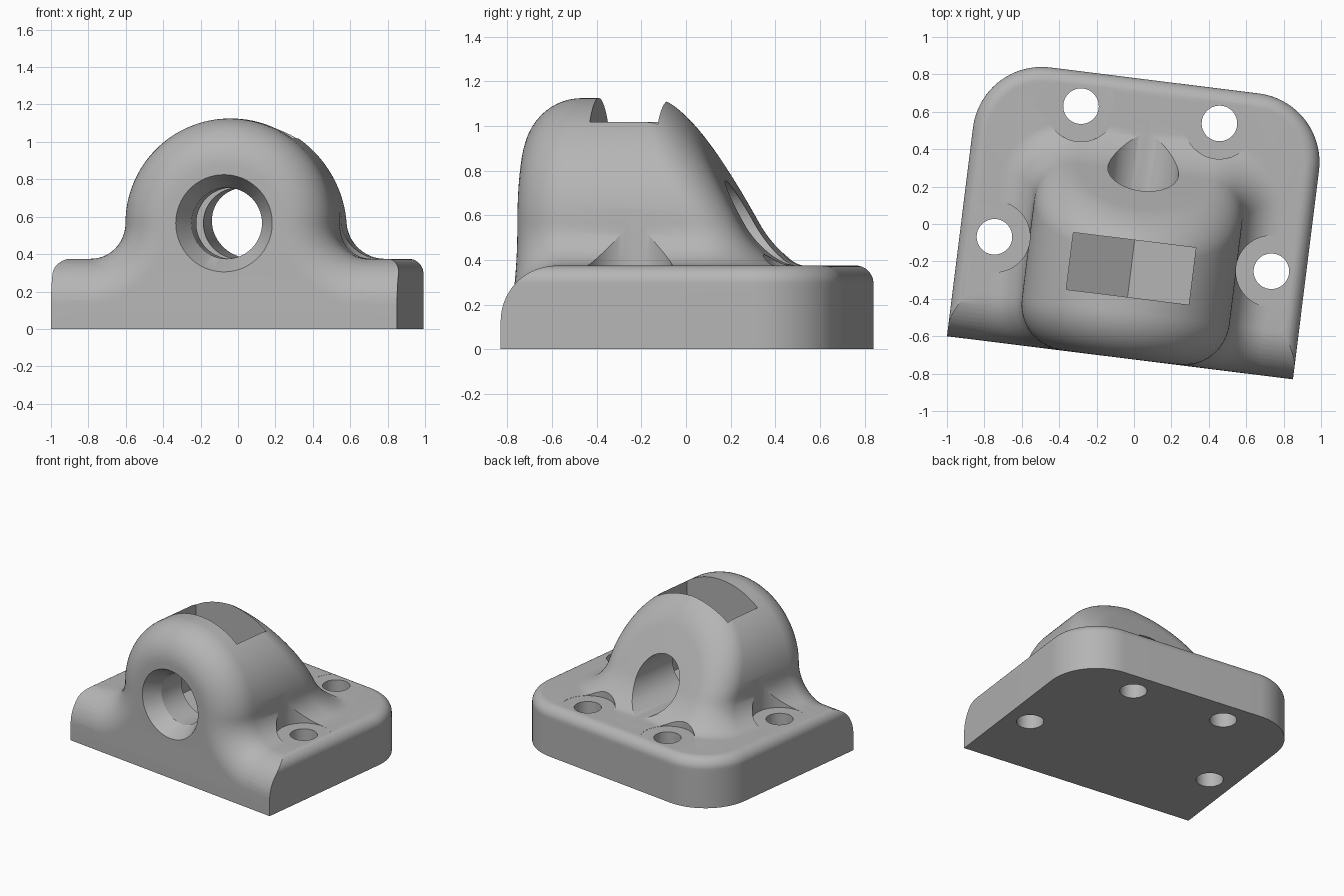
import bpy, bmesh, math
from math import sin, cos, pi, sqrt
from mathutils import Matrix

if "Cube" in bpy.data.objects:
    bpy.data.objects.remove(bpy.data.objects["Cube"], do_unlink=True)

# Main dimensions
FRONT, BACK, HALF_W = -0.719, 0.775, 0.932
PLATE_H, CORNER, EDGE_R = 0.375, 0.37, 0.08
AXIS_Z, DOME_R, FRONT_R, REAR_R = 0.565, 0.56, 0.25, 0.2
FILLET = AXIS_Z - PLATE_H
BORE_R, SLOPE = 0.19, 0.556
STEPS = 14

gray = bpy.data.materials.new("warm_gray")
gray.use_nodes = True
gray.diffuse_color = (0.46, 0.46, 0.46, 1)
gray.node_tree.nodes["Principled BSDF"].inputs["Base Color"].default_value = gray.diffuse_color


def finish(name, bm):
    bmesh.ops.remove_doubles(bm, verts=bm.verts, dist=1e-5)
    bmesh.ops.recalc_face_normals(bm, faces=bm.faces)
    mesh = bpy.data.meshes.new(name)
    bm.to_mesh(mesh)
    bm.free()
    mesh.materials.append(gray)
    obj = bpy.data.objects.new(name, mesh)
    bpy.context.collection.objects.link(obj)
    return obj


def loft(bm, rings):
    """Bridge closed rings of points and return their vertices."""
    rows = [[bm.verts.new(p) for p in ring] for ring in rings]
    for a, b in zip(rows, rows[1:]):
        n = len(a)
        for i in range(n):
            j = (i + 1) % n
            bm.faces.new((a[i], a[j], b[j], b[i]))
    return rows


# Base plate: level outlines with a rounded rim and a broader front rounding
def plate_ring(z):
    def inset(r):
        d = max(0, z - (PLATE_H - r))
        return r - sqrt(max(0, r * r - d * d))
    e, f = inset(EDGE_R), FRONT + inset(FRONT_R)
    half = [(HALF_W - e, f)]
    for i in range(25):
        a = i / 24 * pi / 2
        half.append((HALF_W - CORNER + (CORNER - e) * cos(a),
                     BACK - CORNER + (CORNER - e) * sin(a)))
    pts = half + [(-x, y) for x, y in reversed(half)]
    return [(x, y, z) for x, y in pts]


levels = [0, PLATE_H - FRONT_R]
for radius in (FRONT_R, EDGE_R):
    levels += [PLATE_H - radius + radius * sin(i / STEPS * pi / 2) for i in range(1, STEPS + 1)]
levels = sorted({round(z, 5) for z in levels})
bm = bmesh.new()
rows = loft(bm, [plate_ring(z) for z in levels])
bm.faces.new(rows[0])
bm.faces.new(rows[-1])
body = finish("bearing_block", bm)


# Arched housing: one half profile per station, from crown to buried foot
def station(t, rear):
    pts = []
    r = REAR_R if rear else FRONT_R
    e = r * (1 - cos(t))

    def along(z, reach):
        if rear:
            return -0.025 - reach + reach * sin(t) + SLOPE * (AXIS_Z + DOME_R - z)
        return FRONT + r - r * sin(t)

    for i in range(33):
        a = pi / 2 * (1 - i / 32)
        z = AXIS_Z + (DOME_R - e) * sin(a)
        pts.append(((DOME_R - e) * cos(a), along(z, 0.11 + 0.1 * cos(a)), z))
    for i in range(1, STEPS + 1):
        a = pi / 2 * i / STEPS
        if rear:
            flare = FILLET * (1 - cos(a))
            z = AXIS_Z - FILLET * sin(a)
            pts.append((DOME_R - r + (r + flare) * cos(t),
                        along(z, 0.21) + 0.58 * flare * sin(t), z))
        else:
            rad = FILLET + e
            pts.append((DOME_R + FILLET - rad * cos(a), along(0, 0), AXIS_Z - rad * sin(a)))
    pts.append((pts[-1][0], pts[-1][1], 0.05))
    return [(-x, y, z) for x, y, z in reversed(pts[1:])] + pts


stations = [station(pi / 2 * (1 - i / STEPS), False) for i in range(STEPS + 1)]
stations += [station(pi / 2 * i / STEPS, True) for i in range(STEPS + 1)]
bm = bmesh.new()
rows = loft(bm, stations)
for row in (rows[0], rows[-1]):
    m = len(row)
    for i in range(m // 2):
        quad = [row[i], row[i + 1], row[m - 2 - i], row[m - 1 - i]]
        bm.faces.new(list(dict.fromkeys(quad)))
housing = finish("arched_housing", bm)


# Cutters
def cylinder(name, r1, r2, start, length, x=0, y=0, along_y=False, sides=64):
    bm = bmesh.new()
    bmesh.ops.create_cone(bm, cap_ends=True, segments=sides, radius1=r1, radius2=r2, depth=length)
    bm.transform(Matrix.Translation((0, 0, start + length / 2)))
    if along_y:
        bm.transform(Matrix.Translation((0, 0, AXIS_Z)) @ Matrix.Rotation(-pi / 2, 4, "X"))
    bm.transform(Matrix.Translation((x, y, 0)))
    return finish(name, bm)


cutters = [
    cylinder("bore_cutter", BORE_R, BORE_R, -0.9, 1.46, along_y=True),
    cylinder("bore_countersink_cutter", 0.2717, BORE_R, FRONT - 0.02, 0.14, along_y=True),
]

# Nut slot: pointed floor, straight walls, open at the top
bm = bmesh.new()
apothem, point = 0.33, 0.381
outline = [(0, AXIS_Z - point), (apothem, AXIS_Z - point / 2), (apothem, 1.3),
           (-apothem, 1.3), (-apothem, AXIS_Z - point / 2)]
rows = loft(bm, [[(x, y, z) for x, z in outline] for y in (-0.392, -0.085)])
for row in rows:
    bm.faces.new(row)
cutters.append(finish("nut_slot_cutter", bm))

# Bolt holes with flat seats
for x, y in ((0.373, 0.59), (0.746, -0.16)):
    for side in (-1, 1):
        cutters.append(cylinder("bolt_seat_cutter", 0.19, 0.19, PLATE_H - 0.001, 0.4, side * x, y))
        cutters.append(cylinder("bolt_hole_cutter", 0.095, 0.095, -0.1, 0.8, side * x, y))


# Join the solids, cut the openings and bake the result
for tool in [housing] + cutters:
    mod = body.modifiers.new("boolean", "BOOLEAN")
    mod.solver = "EXACT"
    mod.operation = "UNION" if tool is housing else "DIFFERENCE"
    mod.object = tool
bpy.context.view_layer.update()
baked = bpy.data.meshes.new_from_object(body.evaluated_get(bpy.context.evaluated_depsgraph_get()))
body.modifiers.clear()
body.data = baked
for tool in [housing] + cutters:
    bpy.data.objects.remove(tool, do_unlink=True)

# Turn the block to its resting angle and smooth the curved faces
baked.transform(Matrix.Rotation(math.radians(-7.1), 4, "Z") @ Matrix.Translation((0.014, 0, 0)))
baked.materials.clear()
baked.materials.append(gray)
bpy.ops.object.select_all(action="DESELECT")
body.select_set(True)
bpy.context.view_layer.objects.active = body
bpy.ops.object.shade_smooth_by_angle(angle=math.radians(25))
